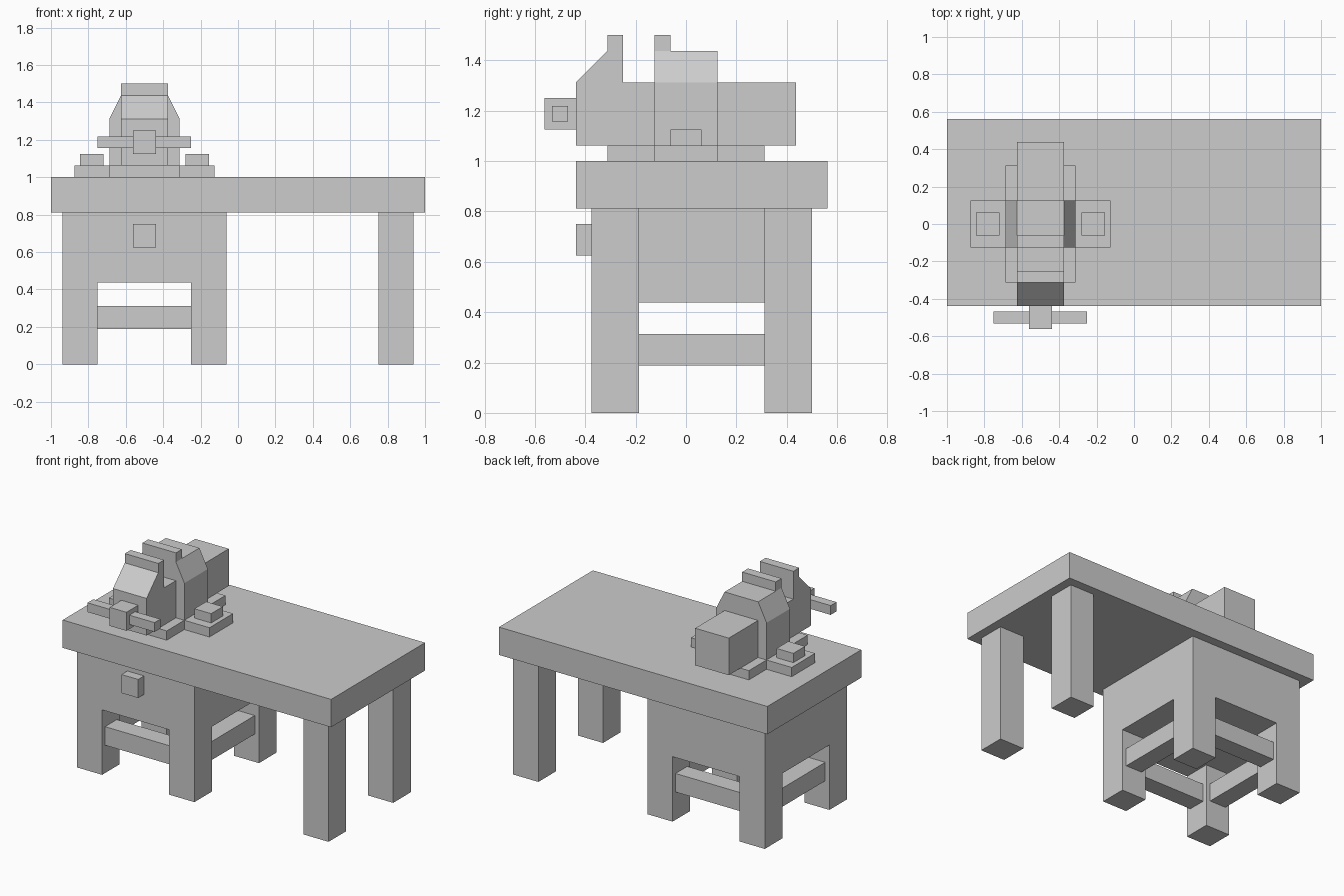
import bpy
import bmesh

U = 1 / 16  # modelling unit

if "Cube" in bpy.data.objects:
    bpy.data.objects.remove(bpy.data.objects["Cube"], do_unlink=True)

grey = bpy.data.materials.new("light_grey")
grey.use_nodes = True
colour = (0.604, 0.604, 0.604, 1)
grey.diffuse_color = colour
grey.node_tree.nodes["Principled BSDF"].inputs["Base Color"].default_value = colour


def prism(name, profile, axis, lo, hi):
    """Extrude a profile along x or y; profile points are (other axis, z)."""
    bm = bmesh.new()
    place = (lambda p: (lo, p[0], p[1])) if axis == "x" else (lambda p: (p[0], lo, p[1]))
    face = bm.faces.new([bm.verts.new(place(p)) for p in profile])
    moved = bmesh.ops.extrude_face_region(bm, geom=[face])["geom"]
    step = (hi - lo, 0, 0) if axis == "x" else (0, hi - lo, 0)
    verts = [v for v in moved if isinstance(v, bmesh.types.BMVert)]
    bmesh.ops.translate(bm, verts=verts, vec=step)
    bmesh.ops.recalc_face_normals(bm, faces=bm.faces)
    bmesh.ops.scale(bm, verts=bm.verts, vec=(U, U, U))
    mesh = bpy.data.meshes.new(name)
    bm.to_mesh(mesh)
    bm.free()
    mesh.materials.append(grey)
    obj = bpy.data.objects.new(name, mesh)
    bpy.context.collection.objects.link(obj)
    return obj


def box(name, x, y, z):
    """Box from (low, high) ranges in units."""
    return prism(name, [(y[0], z[0]), (y[1], z[0]), (y[1], z[1]), (y[0], z[1])], "x", *x)


# Table
FRONT, BACK = (-6, -3), (5, 8)
box("table_top", (-16, 16), (-7, 9), (13, 16))
for side, x in (("right", (-15, -12)), ("middle", (-4, -1)), ("left", (12, 15))):
    for end, y in (("front", FRONT), ("back", BACK)):
        box(f"{side}_{end}_leg", x, y, (0, 13))

# Drawer cabinet between the right-hand legs
box("drawer_cabinet", (-15, -1), (-6, 8), (7, 13))
box("drawer_knob", (-9, -7), (-7, -6), (10, 12))

# Stretchers, slightly recessed in the legs
for end, y in (("front", FRONT), ("back", BACK)):
    box(f"{end}_stretcher", (-12, -4), (y[0] + .5, y[1] - .5), (3, 5))
for side, x in (("right", -14.5), ("left", -3.5)):
    box(f"{side}_stretcher", (x, x + 2), (-3, 5), (3, 5))

# Machine base and side plates
C = -8  # machine centre line
box("machine_base", (C - 3, C + 3), (-5, 5), (16, 17))
for side, s in (("right", -1), ("left", 1)):
    box(f"{side}_side_plate", sorted((C + 3 * s, C + 6 * s)), (-2, 2), (16, 17))
    box(f"{side}_side_button", sorted((C + 3.5 * s, C + 5.5 * s)), (-1, 1), (17, 18))

# Long machine body with sloped nose and sight ridge
prism("machine_body",
      [(-7, 17), (-7, 21), (-5, 23), (-5, 24), (-4, 24), (-4, 21), (7, 21), (7, 17)],
      "x", C - 2, C + 2)

# Bevelled housing around the middle, with a ridge on top
prism("machine_housing",
      [(C - 3, 16), (C - 3, 21), (C - 2, 23), (C + 2, 23), (C + 3, 21), (C + 3, 16)],
      "y", -2, 2)
box("housing_ridge", (C - 2, C + 2), (-2, -1), (23, 24))

# Front hub with crossbar handle
box("handle_hub", (C - 1, C + 1), (-9, -7), (18, 20))
box("handle_bar", (C - 4, C + 4), (-8.5, -7.5), (18.5, 19.5))
